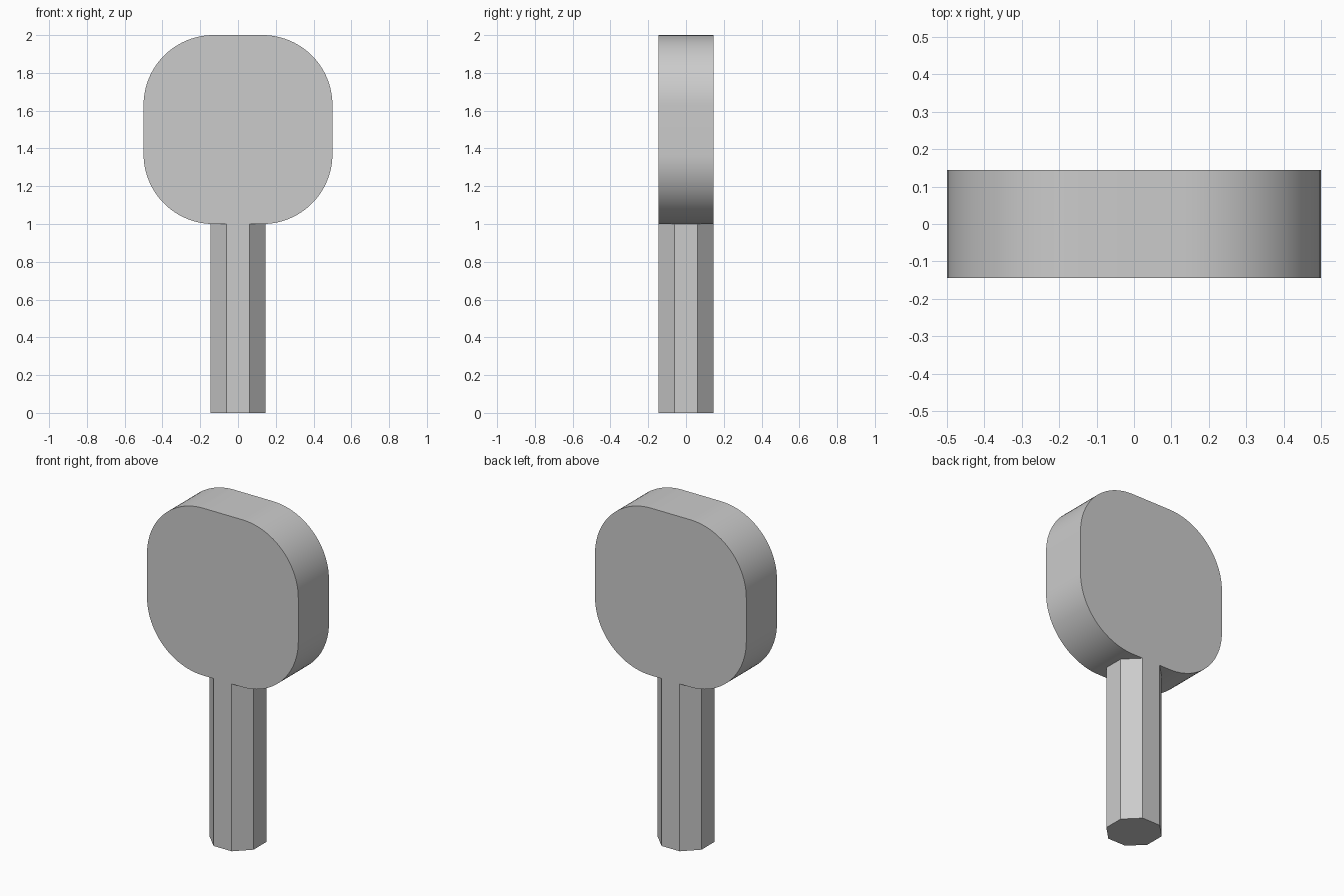
import bpy, bmesh
from math import pi, sin, cos, tan, radians

default_cube = bpy.data.objects.get("Cube")
if default_cube:
    bpy.data.objects.remove(default_cube, do_unlink=True)

HALF_DEPTH = 0.145      # shared by the head and the handle
HEAD_HALF = 0.5
CORNER_RADIUS = 0.37
CORNER_STEPS = 24

grey = bpy.data.materials.new("plain_grey")
grey.use_nodes = True
colour = (0.6, 0.6, 0.6, 1)
grey.diffuse_color = colour
grey.node_tree.nodes["Principled BSDF"].inputs["Base Color"].default_value = colour


def prism(name, outline, direction):
    """Extrude a closed outline along a direction into a solid."""
    bm = bmesh.new()
    base = bm.faces.new([bm.verts.new(p) for p in outline])
    top = bmesh.ops.extrude_face_region(bm, geom=[base], use_keep_orig=True)["geom"]
    bmesh.ops.translate(bm, vec=direction,
                        verts=[v for v in top if isinstance(v, bmesh.types.BMVert)])
    bmesh.ops.recalc_face_normals(bm, faces=bm.faces)
    mesh = bpy.data.meshes.new(name)
    bm.to_mesh(mesh)
    bm.free()
    mesh.materials.append(grey)
    obj = bpy.data.objects.new(name, mesh)
    bpy.context.collection.objects.link(obj)
    return obj


# Head: thick rounded square
offset = HEAD_HALF - CORNER_RADIUS
head_outline = []
for corner, (sx, sz) in enumerate([(1, 1), (-1, 1), (-1, -1), (1, -1)]):
    for step in range(CORNER_STEPS + 1):
        a = (corner + step / CORNER_STEPS) * pi / 2
        head_outline.append((sx * offset + CORNER_RADIUS * cos(a), -HALF_DEPTH,
                             1.5 + sz * offset + CORNER_RADIUS * sin(a)))
head = prism("head", head_outline, (0, 2 * HALF_DEPTH, 0))
bpy.ops.object.select_all(action="DESELECT")
head.select_set(True)
bpy.context.view_layer.objects.active = head
bpy.ops.object.shade_smooth_by_angle(angle=radians(30))

# Handle: flat-sided octagonal post
radius = HALF_DEPTH / cos(pi / 8)
handle_outline = [(radius * cos(pi / 8 + i * pi / 4), radius * sin(pi / 8 + i * pi / 4), 0)
                  for i in range(8)]
prism("handle", handle_outline, (0, 0, 1))
